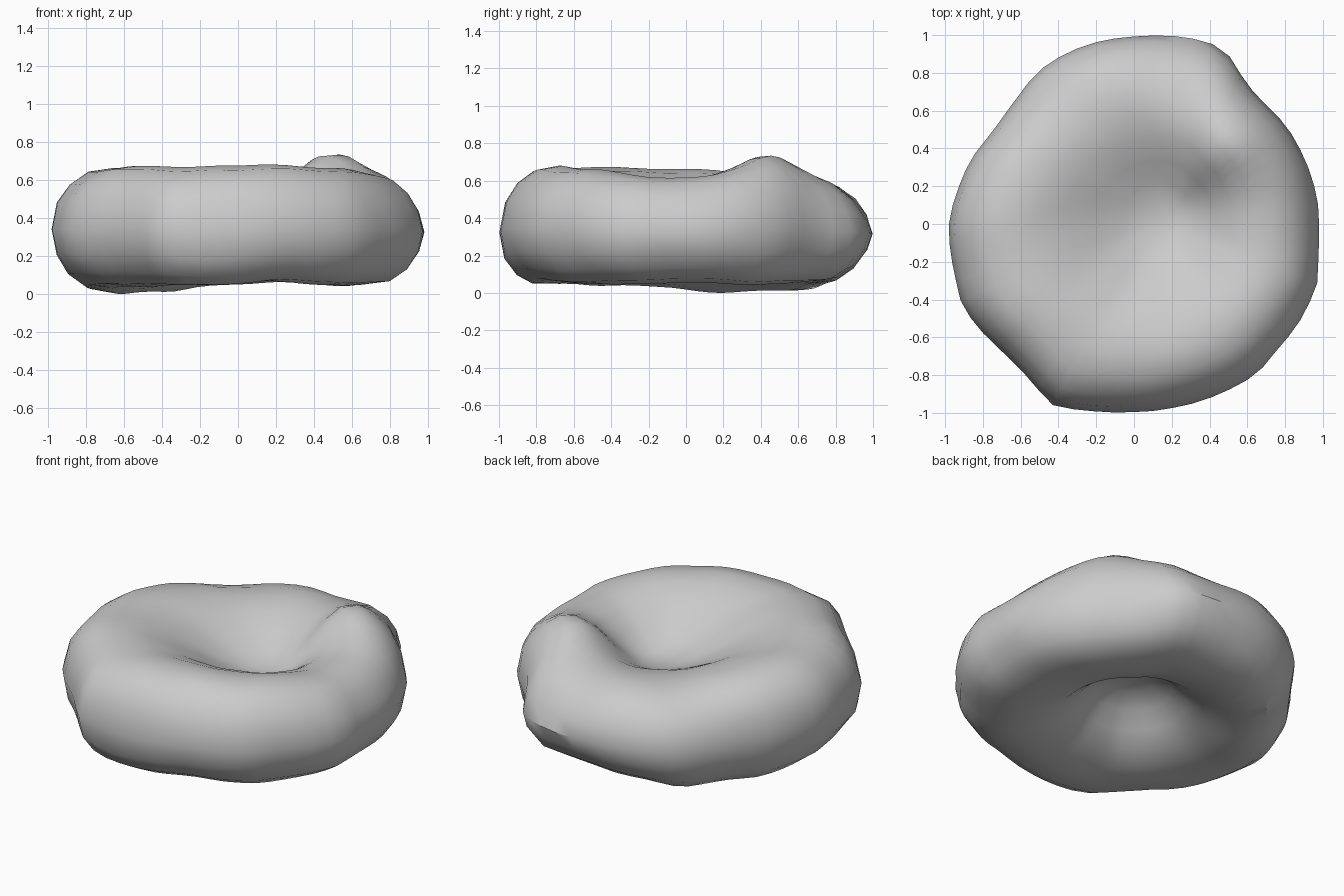
import bpy, bmesh, math
from mathutils import Vector, noise

cube = bpy.data.objects.get("Cube")
if cube:
    bpy.data.objects.remove(cube, do_unlink=True)

# One matt grey for the whole ring
grey = bpy.data.materials.new("stone grey")
grey.use_nodes = True
colour = (0.6, 0.6, 0.6, 1)
grey.diffuse_color = colour
bsdf = grey.node_tree.nodes["Principled BSDF"]
bsdf.inputs["Base Color"].default_value = colour
bsdf.inputs["Roughness"].default_value = 0.8

# Outline as (angle in degrees, radius), counter-clockwise from +x
OUTLINE = [(0, 0.98), (15, 0.975), (28, 0.965), (38, 0.95), (45, 0.935), (52, 0.955),
           (63, 1.05), (75, 1.02), (84, 1.0), (105, 0.98), (122, 0.955), (135, 0.9),
           (146, 0.89), (165, 0.94), (180, 0.98), (195, 0.98), (204, 1.0), (213, 0.995),
           (225, 0.965), (236, 0.985), (246, 1.05), (260, 1.01), (270, 0.995),
           (293, 1.0), (309, 1.025), (320, 1.01), (340, 1.03), (350, 0.99), (360, 0.98)]
# Cross-section from the top hollow, over the rim, to the bottom hollow
TOP = [(0.1, 0.41), (0.2, 0.445), (0.32, 0.515), (0.45, 0.59), (0.58, 0.64),
       (0.70, 0.66), (0.82, 0.64), (0.91, 0.575), (0.97, 0.48), (1.0, 0.34)]
UNDERSIDE = [(0.975, 0.21), (0.91, 0.115), (0.82, 0.055), (0.68, 0.04), (0.55, 0.055),
             (0.42, 0.1), (0.32, 0.175), (0.23, 0.26), (0.12, 0.315)]
# Soft lumps: x, y, spread, lift of the top, lift of the underside
LUMPS = [(0.47, 0.41, 0.21, 0.105, 0.0), (0.2, 0.95, 0.45, -0.08, 0.03),
         (-0.48, 0.68, 0.35, -0.08, -0.02), (0.92, -0.05, 0.38, -0.06, 0.02),
         (-0.65, 0.2, 0.25, 0.0, -0.04), (-0.45, 0.63, 0.18, 0.0, -0.02),
         (-0.1, -1.0, 0.25, 0.0, -0.04), (0.1, -0.65, 0.35, 0.02, 0.03),
         (-0.55, -0.55, 0.3, 0.015, 0.0)]
TOP_HOLLOW = Vector((0.18, 0.03))
BOTTOM_HOLLOW = Vector((0.0, -0.03))
STEPS = 60


def outline(angle):
    """Radius of the outer edge at an angle in degrees."""
    for (a0, r0), (a1, r1) in zip(OUTLINE, OUTLINE[1:]):
        if angle <= a1:
            return r0 + (r1 - r0) * (angle - a0) / (a1 - a0)


def shaped(x, y, z):
    """Apply the lumps and a little surface unevenness."""
    top = min(max((z - 0.2) / 0.3, 0), 1)
    for lx, ly, s, up, under in LUMPS:
        w = math.exp(-((x - lx) ** 2 + (y - ly) ** 2) / (s * s))
        z += w * (up * top + under * (1 - top))
    p = Vector((x, y, z))
    return p + noise.noise_vector(p * 5) * 0.008


bm = bmesh.new()
rings = []
for profile, hollow in ((TOP, TOP_HOLLOW), (UNDERSIDE, BOTTOM_HOLLOW)):
    for f, z in profile:
        ring = []
        shift = hollow * (1 - f) ** 1.3
        for i in range(STEPS):
            a = math.tau * i / STEPS
            r = f * (outline(360 * i / STEPS) * f + 0.98 * (1 - f))
            ring.append(bm.verts.new(shaped(r * math.cos(a) + shift.x,
                                            r * math.sin(a) + shift.y, z)))
        rings.append(ring)
for upper, lower in zip(rings, rings[1:]):
    for i in range(STEPS):
        j = (i + 1) % STEPS
        bm.faces.new((upper[i], lower[i], lower[j], upper[j]))

# Close both hollows with a fan
for ring, hollow, z in ((rings[0], TOP_HOLLOW, 0.4), (rings[-1], BOTTOM_HOLLOW, 0.33)):
    hub = bm.verts.new(shaped(hollow.x, hollow.y, z))
    for i in range(STEPS):
        bm.faces.new((hub, ring[i], ring[(i + 1) % STEPS]))
bmesh.ops.recalc_face_normals(bm, faces=bm.faces)

# Centre it and stand it on the ground
low = [min(v.co[k] for v in bm.verts) for k in range(3)]
high = [max(v.co[k] for v in bm.verts) for k in range(3)]
bmesh.ops.translate(bm, verts=bm.verts,
                    vec=(-(low[0] + high[0]) / 2, -(low[1] + high[1]) / 2, -low[2]))

mesh = bpy.data.meshes.new("dimpled_ring")
bm.to_mesh(mesh)
bm.free()
mesh.materials.append(grey)
ring_object = bpy.data.objects.new("dimpled_ring", mesh)
bpy.context.collection.objects.link(ring_object)
bpy.context.view_layer.objects.active = ring_object
ring_object.select_set(True)
bpy.ops.object.shade_smooth_by_angle(angle=math.radians(35))
